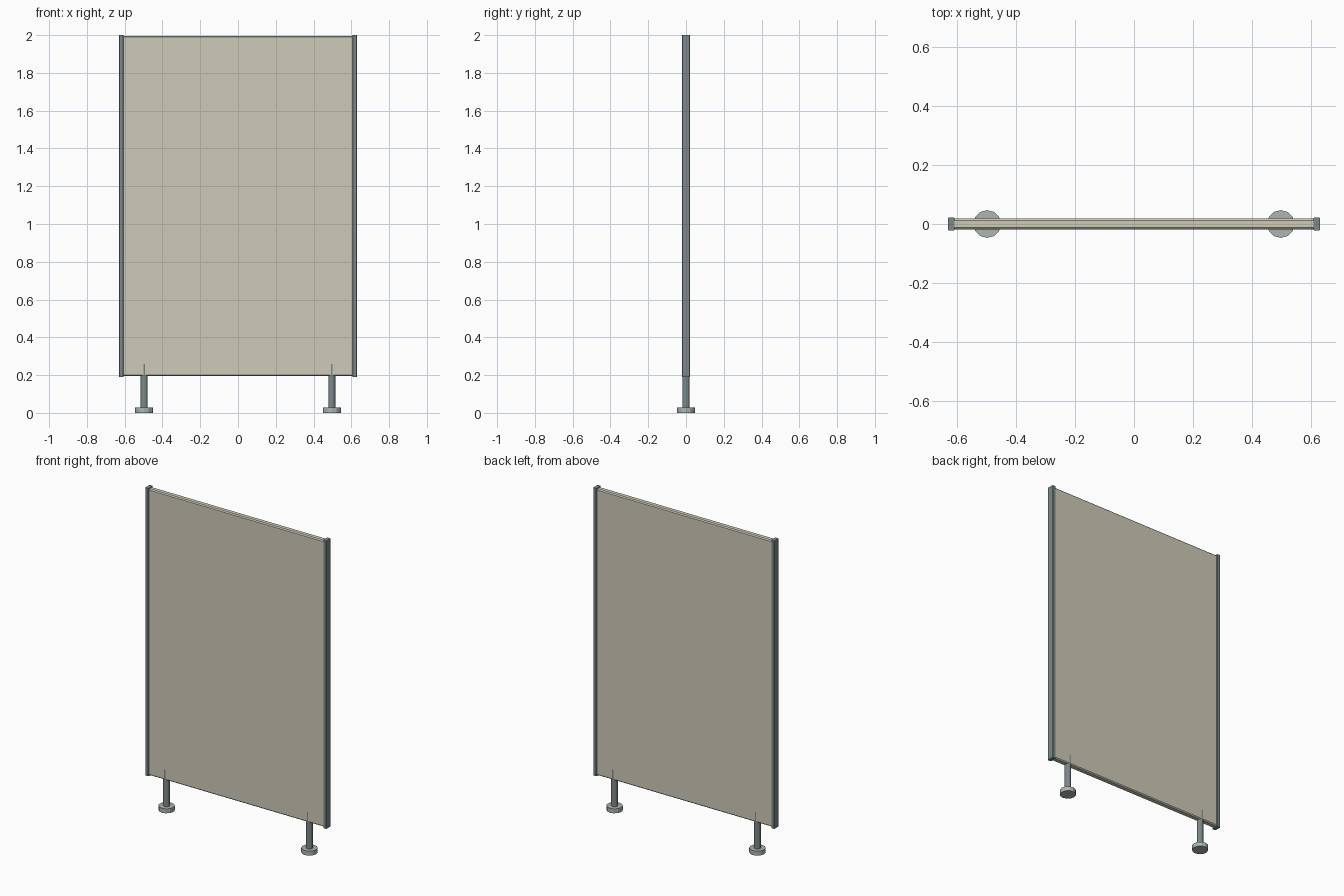
import bpy, bmesh
from math import pi

if "Cube" in bpy.data.objects:
    bpy.data.objects.remove(bpy.data.objects["Cube"])


def box(name, size, centre, bevel, color):
    """Box with chamfered edges."""
    bm = bmesh.new()
    bmesh.ops.create_cube(bm, size=1)
    bmesh.ops.scale(bm, vec=size, verts=bm.verts)
    bmesh.ops.translate(bm, vec=centre, verts=bm.verts)
    if bevel:
        # only edges running along the long direction of the part
        axis = max(range(3), key=lambda i: size[i]) if name != "panel" else 0
        edges = [e for e in bm.edges
                 if abs((e.verts[0].co - e.verts[1].co)[axis]) > 0.5]
        bmesh.ops.bevel(bm, geom=edges, offset=bevel, segments=1,
                        affect='EDGES', profile=0.5)
    return finish(bm, name, color)


def finish(bm, name, color):
    me = bpy.data.meshes.new(name)
    bm.to_mesh(me)
    bm.free()
    ob = bpy.data.objects.new(name, me)
    bpy.context.collection.objects.link(ob)
    me.materials.append(color)
    return ob


def cylinder(name, radius, z0, z1, x, sides, color):
    bm = bmesh.new()
    bmesh.ops.create_cone(bm, cap_ends=True, segments=sides, radius1=radius,
                          radius2=radius, depth=z1 - z0)
    bmesh.ops.translate(bm, vec=(x, 0, (z0 + z1) / 2), verts=bm.verts)
    return finish(bm, name, color)


def material(name, rgb):
    m = bpy.data.materials.new(name)
    m.diffuse_color = (*rgb, 1)
    m.use_nodes = True
    m.node_tree.nodes["Principled BSDF"].inputs["Base Color"].default_value = m.diffuse_color
    return m


beige = material("laminate", (0.62, 0.60, 0.48))
steel = material("dark_steel", (0.20, 0.25, 0.25))
foot_grey = material("foot_grey", (0.42, 0.46, 0.44))

# Main board with chamfered top and bottom edges
box("panel", (1.226, 0.036, 1.80), (0, 0, 1.095), 0.006, beige)

for side, s in (("left", -1), ("right", 1)):
    # Upright edge post
    box(side + "_post", (0.023, 0.044, 1.81), (s * 0.6185, 0, 1.095), 0.003, steel)
    # Leg running up into the board, and round foot
    cylinder(side + "_leg", 0.019, 0.02, 0.26, s * 0.497, 12, steel)
    cylinder(side + "_foot", 0.047, 0, 0.028, s * 0.497, 12, foot_grey)
